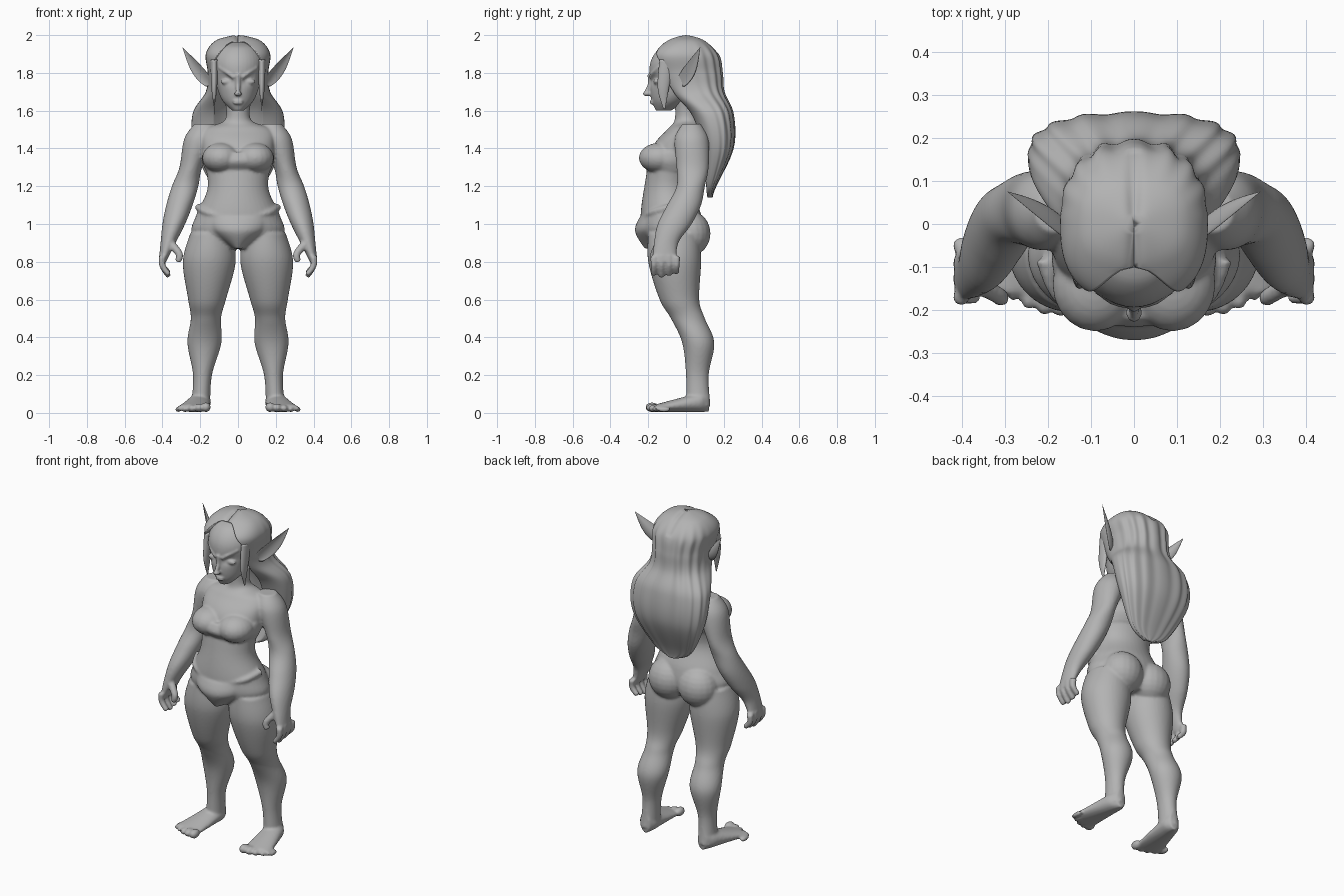
import bpy, bmesh, math
from mathutils import Quaternion, Vector

if "Cube" in bpy.data.objects:
    bpy.data.objects.remove(bpy.data.objects["Cube"])

clay = bpy.data.materials.new("clay_grey")
clay.use_nodes = True
clay.diffuse_color = (.45, .45, .45, 1)
clay.node_tree.nodes["Principled BSDF"].inputs["Base Color"].default_value = clay.diffuse_color


def spline(points, steps=8):
    """Smooth curve through points of any dimension."""
    points = [Vector(point) for point in points]
    last = len(points) - 1
    curve = []
    for index in range(last):
        start, end = points[index], points[index + 1]
        leave = (end - points[max(index - 1, 0)]) / 2
        arrive = (points[min(index + 2, last)] - start) / 2
        for step in range(steps):
            t = step / steps
            ease = t * t * (3 - 2 * t)
            curve.append(start.lerp(end, ease) + leave * t * (1 - t) ** 2 - arrive * t * t * (1 - t))
    return curve + [points[last]]


def circle(count):
    """Cosine and sine pairs around a circle."""
    angles = [math.tau * index / count for index in range(count)]
    return [(math.cos(angle), math.sin(angle)) for angle in angles]


def skin(bm, rings):
    """Close a stack of point rings into a solid."""
    loops = [[bm.verts.new(point) for point in ring] for ring in rings]
    for lower, upper in zip(loops, loops[1:]):
        for index in range(len(lower)):
            bm.faces.new((lower[index - 1], lower[index], upper[index], upper[index - 1]))
    bm.faces.new(loops[0])
    bm.faces.new(loops[-1])


def loft(bm, rows, side=1, base=0, lean=0):
    """Rows are height, half width, front and back; the axis leans with height."""
    rings = []
    for z, width, front, back in spline(rows):
        width, depth = max(width, .001), (back - front) / 2
        centre = base - lean * z
        rings.append([(side * (centre + width * cosine), front + depth * (1 + sine), z)
                      for cosine, sine in circle(40)])
    skin(bm, rings)


def ball(bm, centre, size, side=1):
    """Ellipsoid stacked from rings between two tiny poles."""
    x, y, z = centre
    rings = []
    for step in range(13):
        polar = .05 + (math.pi - .1) * step / 12
        reach = math.sin(polar)
        rings.append([(side * (x + size[0] * reach * cosine), y + size[1] * reach * sine,
                       z + size[2] * math.cos(polar)) for cosine, sine in circle(20)])
    skin(bm, rings)


def tube(bm, points, radius, side):
    """Tapered strip swept along a path without twisting."""
    path = spline([(side * x, y, z) for x, y, z in points])
    heading, turn = Vector((0, 0, 1)), Quaternion()
    rings = []
    for index, centre in enumerate(path):
        ahead = path[min(index + 1, len(path) - 1)] - path[max(index - 1, 0)]
        turn = heading.rotation_difference(ahead) @ turn
        heading = ahead
        thickness = radius * (1 - .3 * index / len(path))
        rings.append([centre + turn @ Vector((thickness * cosine, thickness * sine, 0))
                      for cosine, sine in circle(12)])
    skin(bm, rings)


def finish(bm, name, voxel=0):
    """Make a smooth object; a voxel size fuses its overlapping solids."""
    bmesh.ops.recalc_face_normals(bm, faces=bm.faces)
    mesh = bpy.data.meshes.new(name)
    bm.to_mesh(mesh)
    bm.free()
    mesh.materials.append(clay)
    mesh.polygons.foreach_set("use_smooth", [True] * len(mesh.polygons))
    part = bpy.data.objects.new(name, mesh)
    bpy.context.collection.objects.link(part)
    if voxel:
        blend = part.modifiers.new("blend", "REMESH")
        blend.mode = "VOXEL"
        blend.voxel_size = voxel
        blend.use_smooth_shade = True
        relax = part.modifiers.new("relax", "SMOOTH")
        relax.iterations = 4


# Torso and neck
body = bmesh.new()
loft(body, [(.87, .1, -.17, .05), (.95, .24, -.23, .09), (1.05, .22, -.24, .08), (1.2, .16, -.22, .03),
            (1.4, .19, -.18, .08), (1.5, .18, -.1, .09), (1.55, .07, -.06, .07), (1.66, .07, -.06, .06)])

# Bandeau, then briefs
loft(body, [(1.28, .17, -.2, .05), (1.33, .19, -.24, .08), (1.38, .19, -.22, .08)])
loft(body, [(.87, .03, -.22, 0), (.96, .15, -.27, 0), (1.03, .18, -.25, 0)])

for side in (1, -1):
    # Bust, seat and the waist fold over the hip
    ball(body, (.09, -.14, 1.35), (.1, .11, .08), side)
    ball(body, (.1, .02, .95), (.12, .11, .12), side)
    tube(body, [(.21, -.08, 1.09), (.16, -.18, 1.06), (0, -.24, 1.02)], .02, side)

    # Leg
    loft(body, [(.95, .11, -.2, .07), (.8, .14, -.2, .08), (.6, .1, -.14, .07), (.5, .08, -.08, .1),
                (.37, .09, -.02, .15), (.2, .05, 0, .12), (.04, .05, 0, .13)], side, .2, .06)

    # Foot, widening and flattening from heel to ball
    rings = []
    for step in range(1, 17):
        t = step / 16
        width = (.05 + .035 * t) * min(1, math.sqrt(5 * t))
        height = .06 - .04 * t
        rings.append([(side * (.19 + .05 * t + width * cosine), .14 - .3 * t, .005 + height * (1 + sine))
                      for cosine, sine in circle(24)])
    skin(body, rings)

    # Toes shrink towards the outside
    for toe in range(5):
        radius = .026 - .003 * toe
        ball(body, (.17 + .037 * toe, .004 * toe * toe - .18, radius + .004), (radius, .036, radius), side)

    # Arm and palm
    loft(body, [(1.53, .05, -.02, .08), (1.45, .08, -.06, .12), (1.3, .06, -.05, .12), (1.2, .07, -.05, .1),
                (1.1, .07, -.1, .08), (1, .06, -.15, .03), (.9, .04, -.17, -.04), (.8, .02, -.18, -.05)],
         side, .64, .3)

    # Curled fingers and thumb
    for finger in range(4):
        y = .04 * finger - .17
        tip = .72 + .01 * abs(finger - 1)
        tube(body, [(.4, y, .83), (.4, y, .78), (.365, y, tip)], .02, side)
    tube(body, [(.36, -.14, .9), (.31, -.17, .84), (.32, -.17, .8)], .023, side)
finish(body, "body", .008)

# Head with pressed-in eye sockets
head = bmesh.new()
loft(head, [(1.6, .03, -.16, -.08), (1.65, .08, -.18, 0), (1.72, .11, -.19, .08), (1.85, .14, -.19, .13),
            (1.93, .11, -.14, .12), (1.96, .05, -.06, .06)])
for vert in head.verts:
    if vert.co.y < -.05:
        across = (abs(vert.co.x) - .055) / .035
        up = (vert.co.z - 1.765) / .025 - across / 3
        vert.co.y += .018 * math.exp(-across ** 2 - up ** 2)

# Nose, lips, brows and closed lids
ball(head, (0, -.205, 1.69), (.019, .024, .014))
for lip in (1.652, 1.639):
    ball(head, (0, -.18, lip), (.027, .012, .006))
tube(head, [(0, -.19, 1.79), (0, -.19, 1.74), (0, -.21, 1.7)], .015, 1)
for side in (1, -1):
    tube(head, [(.02, -.185, 1.775), (.055, -.175, 1.8), (.1, -.14, 1.83)], .012, side)
    ball(head, (.058, -.157, 1.753), (.034, .016, .015), side)
finish(head, "head", .006)


def squared(value):
    """Push a circle coordinate towards a rounded square."""
    return math.copysign(abs(value) ** .8, value)


# Long hair: a crescent open at the face, with wavy locks down the back
hair = bmesh.new()
rings = []
arc = 120
for z, width, front, back in spline([
        (1.14, .03, .11, .14), (1.2, .13, .1, .16), (1.4, .23, .08, .25), (1.58, .24, .02, .25),
        (1.7, .17, -.1, .2), (1.8, .16, -.16, .19), (1.9, .17, -.18, .17), (1.97, .12, -.1, .1),
        (2, .02, -.02, .02)]):
    centre, depth = (front + back) / 2, (back - front) / 2
    below_crown = max(0, min(1, (1.97 - z) * 10))
    opening = min(.125 * math.sqrt(below_crown), .75 * width)
    start = math.asin((opening / width) ** 1.25)
    ring = []
    for index in range(arc + 1):
        angle = start + (math.tau - 2 * start) * index / arc
        rearward = max(0, -math.cos(angle))
        lock = 1 + .03 * below_crown * math.cos(16 * angle) * math.sqrt(rearward)
        x = width * lock * squared(math.sin(angle))
        y = centre - depth * lock * squared(math.cos(angle))
        parting = .01 * math.exp(-(x / .015) ** 2) if z > 1.9 else 0
        ring.append((x, y, z - parting))
    inner = .8 * opening
    rings.append(ring + [(-inner, centre, z), (inner, centre, z)])
skin(hair, rings)
finish(hair, "hair")

for side, label in ((1, "left"), (-1, "right")):
    # Tapered lock beside the face
    strand = bmesh.new()
    loft(strand, [(1.61, 0, -.12, -.11), (1.72, .015, -.15, -.09), (1.87, .02, -.14, -.06)], side, .126)
    finish(strand, label + "_face_lock")

    # Pointed ear: a leaf turned outward and cupped towards the front
    ear = bmesh.new()
    root, tip = Vector((.148, -.03, 1.72)), Vector((.294, .075, 1.935))
    rings = []
    for step in range(1, 25):
        t = step / 24
        middle = root.lerp(tip, t)
        breadth = .055 * math.sin(math.pi * t ** .6) + .001
        ring = []
        for cosine, sine in circle(28):
            along = .7 * breadth * cosine
            cup = .7 * breadth * (.2 * sine - .3 * sine * sine)
            ring.append((side * (middle.x + along + cup), middle.y + along - cup, middle.z))
        rings.append(ring)
    skin(ear, rings)
    finish(ear, label + "_ear")
